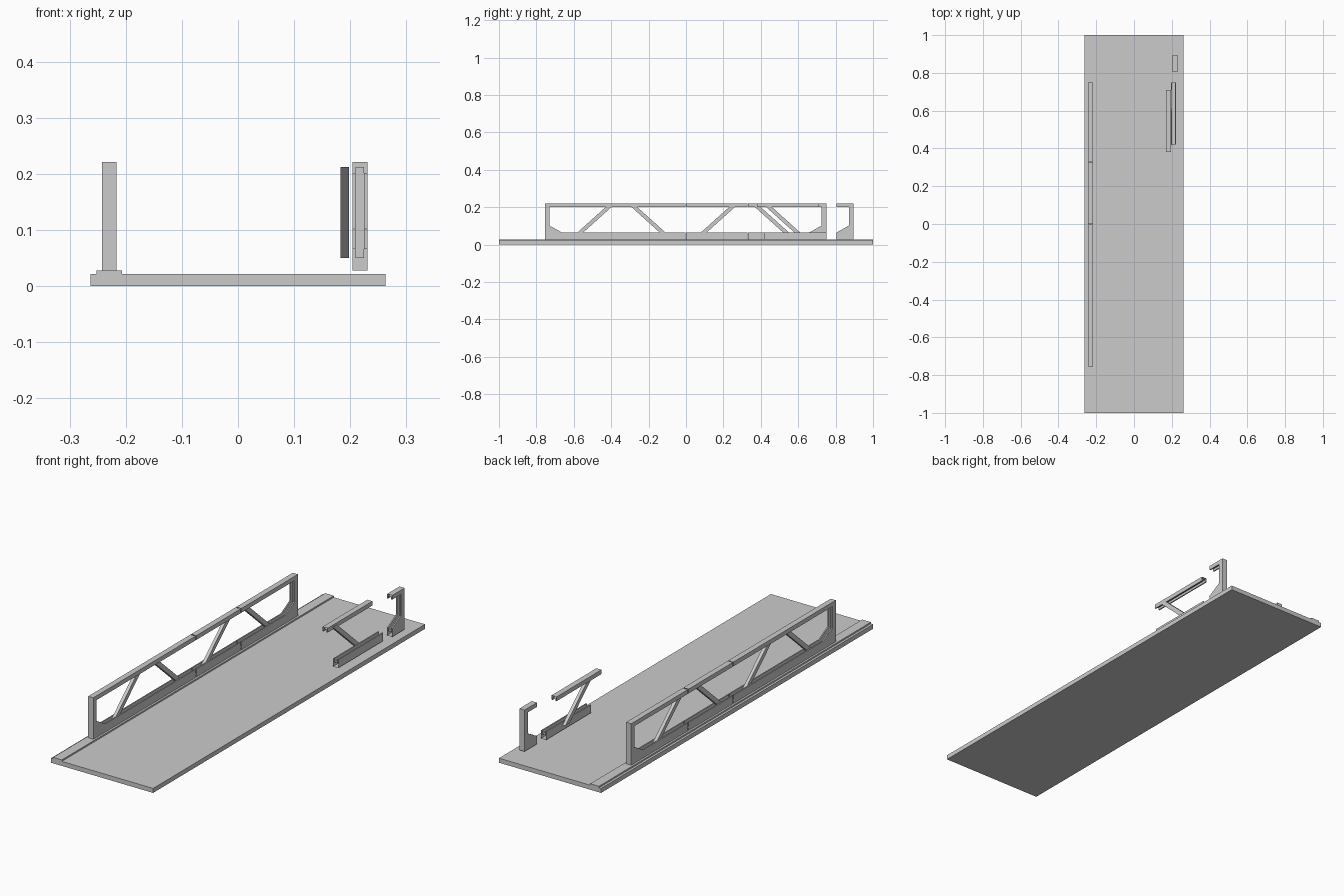
import bpy, bmesh

if "Cube" in bpy.data.objects:
    bpy.data.objects.remove(bpy.data.objects["Cube"])

HALF, SLOT = 0.0132, 0.0076      # half width of the rails and of their inner slot
BOT, TOP = 0.028, 0.221          # bottom and top height of the frames


def finish(name, bm):
    bmesh.ops.recalc_face_normals(bm, faces=bm.faces)
    me = bpy.data.meshes.new(name)
    bm.to_mesh(me)
    bm.free()
    ob = bpy.data.objects.new(name, me)
    bpy.context.collection.objects.link(ob)
    return ob


def box(name, x0, x1, y0, y1, z0, z1):
    bm = bmesh.new()
    bmesh.ops.create_cube(bm, size=1)
    for v in bm.verts:
        v.co = ((x0 if v.co.x < 0 else x1), (y0 if v.co.y < 0 else y1),
                (z0 if v.co.z < 0 else z1))
    return finish(name, bm)


def channel(name, x, stations):
    """Open-ended U channel; each station is (outer, inner, slot floor) in y, z."""
    bm = bmesh.new()
    rings = []
    for o, i, d in stations:
        sec = [(-HALF, o), (HALF, o), (HALF, i), (SLOT, i),
               (SLOT, d), (-SLOT, d), (-SLOT, i), (-HALF, i)]
        rings.append([bm.verts.new((x + dx, p[0], p[1])) for dx, p in sec])
    for a, b in zip(rings, rings[1:]):
        for k in range(8):
            n = (k + 1) % 8
            bm.faces.new((a[k], a[n], b[n], b[k]))
    # outer wall first: make sure the normals point away from the body
    return finish(name, bm)


def end_frame(name, x, end, free):
    s = 1 if end > free else -1
    a, b, c = end - s * 0.025, end - s * 0.009, end - s * 0.09
    channel(name, x, [
        ((free, TOP), (free, 0.201), (free, 0.212)),
        ((end, TOP), (a, 0.201), (b, 0.212)),
        ((end, 0.10), (a, 0.102), (b, 0.10)),
        ((end, BOT), (c, 0.066), (b, 0.05)),
        ((free, BOT), (free, 0.066), (free, 0.05))])


def top_rail(name, x, y0, y1):
    channel(name, x, [((y, TOP), (y, 0.201), (y, 0.212)) for y in (y0, y1)])


def bottom_rail(name, x, y0, y1):
    channel(name, x, [((y, BOT), (y, 0.066), (y, 0.05)) for y in (y0, y1)])


def brace(name, x, ybot, ytop, w=0.0155):
    """Slanted bar reaching into both slots; y given at the rail edges."""
    k = (ytop - ybot) / 0.135
    y0, y1 = ybot - 0.015 * k, ytop + 0.012 * k
    bm = bmesh.new()
    sides = [[bm.verts.new((x + dx, y, z)) for y, z in
              ((y0 - w, 0.05), (y0 + w, 0.05), (y1 + w, 0.212), (y1 - w, 0.212))]
             for dx in (-SLOT, SLOT)]
    p, q = sides
    bm.faces.new(p)
    bm.faces.new(q)
    for i in range(4):
        j = (i + 1) % 4
        bm.faces.new((p[i], p[j], q[j], q[i]))
    finish(name, bm)


# base plate and mounting strip
box("base_plate", -0.263, 0.263, -1, 1, 0, 0.021)
box("mounting_strip", -0.252, -0.207, -1, 1, 0.021, BOT)

# assembled truss
X = -0.2295
end_frame("truss_end_front", X, -0.755, -0.002)
end_frame("truss_end_back", X, 0.75, 0.332)
top_rail("truss_middle_top_rail", X, 0.001, 0.329)
bottom_rail("truss_middle_bottom_rail", X, 0.001, 0.329)
for i, dy in enumerate((0, 0.66)):
    brace(f"truss_brace_rising_{i}", X, -0.565 + dy, -0.415 + dy)
    brace(f"truss_brace_falling_{i}", X, -0.125 + dy, -0.275 + dy)

# loose parts on the other side
top_rail("loose_top_rail", 0.182, 0.38, 0.71)
bottom_rail("loose_bottom_rail", 0.209, 0.42, 0.75)
brace("loose_brace", 0.190, 0.595, 0.445)
end_frame("loose_end_frame", 0.2172, 0.896, 0.805)
